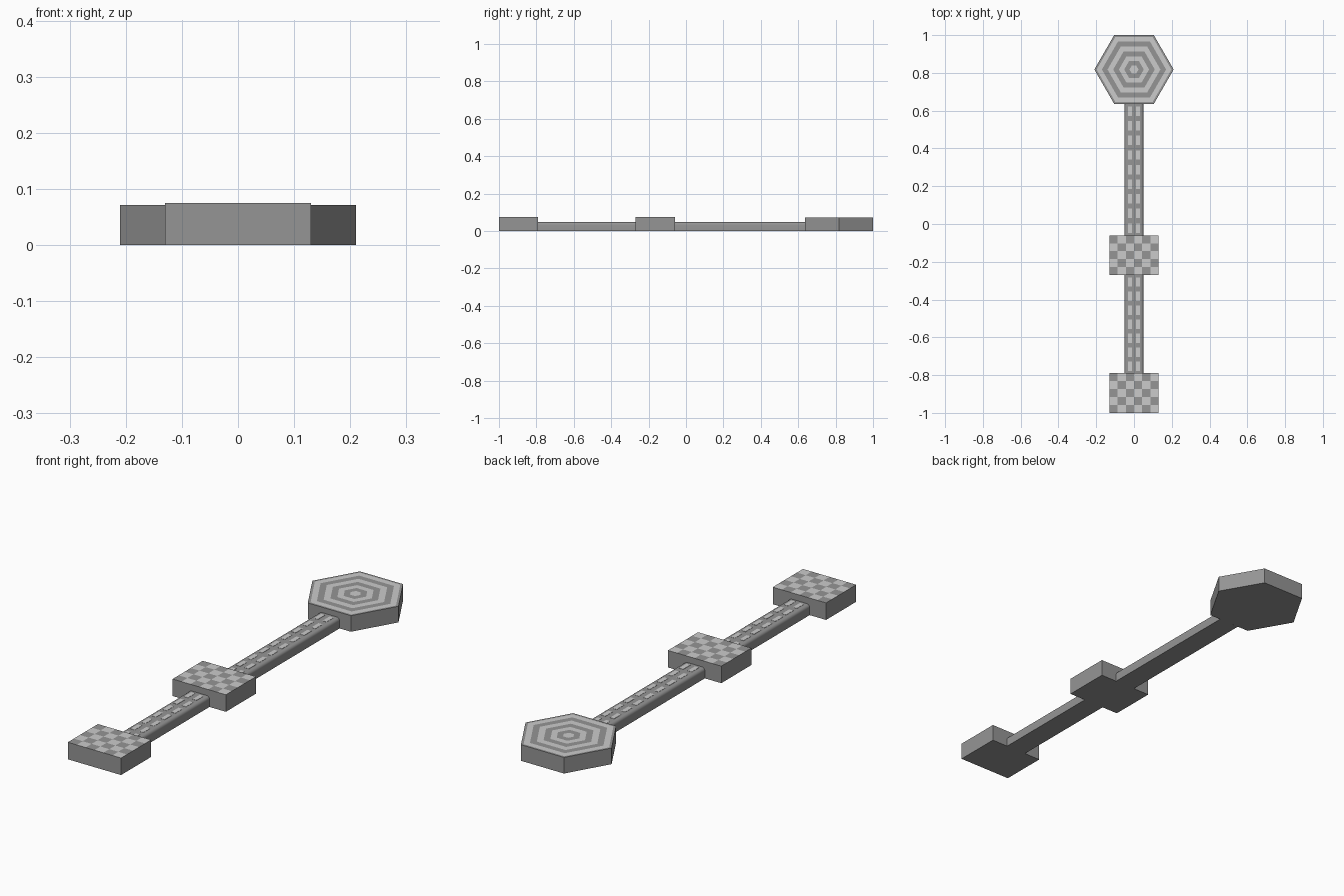
import bpy, bmesh, math

if "Cube" in bpy.data.objects:
    bpy.data.objects.remove(bpy.data.objects["Cube"])

H_BOX, H_HEX, H_BEAM = 0.075, 0.071, 0.047


def material(name, g):
    m = bpy.data.materials.new(name)
    m.diffuse_color = (g, g, g, 1)
    m.use_nodes = True
    m.node_tree.nodes["Principled BSDF"].inputs["Base Color"].default_value = m.diffuse_color
    return m


DARK, LIGHT = material("dark_grey", 0.3), material("light_grey", 0.55)


def finish(name, bm):
    bmesh.ops.recalc_face_normals(bm, faces=bm.faces)
    me = bpy.data.meshes.new(name)
    bm.to_mesh(me)
    bm.free()
    me.materials.append(DARK)
    me.materials.append(LIGHT)
    ob = bpy.data.objects.new(name, me)
    bpy.context.collection.objects.link(ob)
    return ob


def checker_block(name, y0, y1, half=0.13, nx=6, ny=5):
    # checkered top grid extruded down into a solid block
    bm = bmesh.new()
    v = [[bm.verts.new((-half + 2 * half * i / nx, y0 + (y1 - y0) * j / ny, H_BOX))
          for j in range(ny + 1)] for i in range(nx + 1)]
    for i in range(nx):
        for j in range(ny):
            f = bm.faces.new((v[i][j], v[i + 1][j], v[i + 1][j + 1], v[i][j + 1]))
            f.material_index = (i + j) % 2
    rim = [v[i][0] for i in range(nx)] + [v[nx][j] for j in range(ny)]
    rim += [v[i][ny] for i in range(nx, 0, -1)] + [v[0][j] for j in range(ny, 0, -1)]
    low = [bm.verts.new((p.co.x, p.co.y, 0)) for p in rim]
    for k in range(len(rim)):
        n = (k + 1) % len(rim)
        bm.faces.new((rim[k], low[k], low[n], rim[n]))
    bm.faces.new(low[::-1])
    return finish(name, bm)


def hex_pad(name, cy, radius):
    # concentric hexagonal bands on a six-sided prism
    bm = bmesh.new()

    def ring(r, z):
        return [bm.verts.new((r * math.cos(k * math.pi / 3),
                              cy + r * math.sin(k * math.pi / 3), z)) for k in range(6)]
    bands = [0.024, 0.052, 0.08, 0.11, 0.14, 0.17, 0.198, radius]
    prev = ring(bands[0], H_HEX)
    bm.faces.new(prev).material_index = 1
    for b, r in enumerate(bands[1:] + [radius]):
        cur = ring(r, H_HEX if b < len(bands) - 1 else 0)
        for k in range(6):
            n = (k + 1) % 6
            f = bm.faces.new((prev[k], cur[k], cur[n], prev[n]))
            f.material_index = b % 2 if b < len(bands) - 1 else 0
        prev = cur
    bm.faces.new(prev[::-1])
    return finish(name, bm)


def walkway(name, y0, y1):
    # flat-bottomed beam with rounded upper edges
    w, r, h = 0.05, 0.014, H_BEAM
    right = [(w, 0)] + [(w - r + r * math.cos(a), h - r + r * math.sin(a))
                        for a in (math.pi / 2 * k / 6 for k in range(7))]
    prof = right + [(-x, z) for x, z in reversed(right)]
    bm = bmesh.new()
    a = [bm.verts.new((x, y0, z)) for x, z in prof]
    b = [bm.verts.new((x, y1, z)) for x, z in prof]
    for k in range(len(prof)):
        n = (k + 1) % len(prof)
        bm.faces.new((a[k], a[n], b[n], b[k]))
    bm.faces.new(a[::-1])
    bm.faces.new(b)
    ob = finish(name, bm)
    bpy.ops.object.select_all(action='DESELECT')
    ob.select_set(True)
    bpy.context.view_layer.objects.active = ob
    bpy.ops.object.shade_smooth_by_angle(angle=math.radians(35))


def dashes(name, y0, y1, pitch=0.076):
    # two rows of thin raised dashes
    bm = bmesh.new()
    count = round((y1 - y0) / pitch)
    step = (y1 - y0) / count
    for i in range(count):
        for x in (-0.021, 0.021):
            vs = bmesh.ops.create_cube(bm, size=1)["verts"]
            for p in vs:
                p.co.x = x + p.co.x * 0.02
                p.co.y = y0 + (i + 0.5) * step + p.co.y * 0.05
                p.co.z = H_BEAM + p.co.z * 0.002
    for f in bm.faces:
        f.material_index = 1
    finish(name, bm)


checker_block("front_block", -1.0, -0.79)
checker_block("middle_block", -0.27, -0.06)
hex_pad("hexagon_pad", 0.818, 0.21)
for label, y0, y1 in (("front", -0.79, -0.27), ("back", -0.06, 0.636)):
    walkway(label + "_walkway", y0, y1)
    dashes(label + "_dashes", y0, y1)
